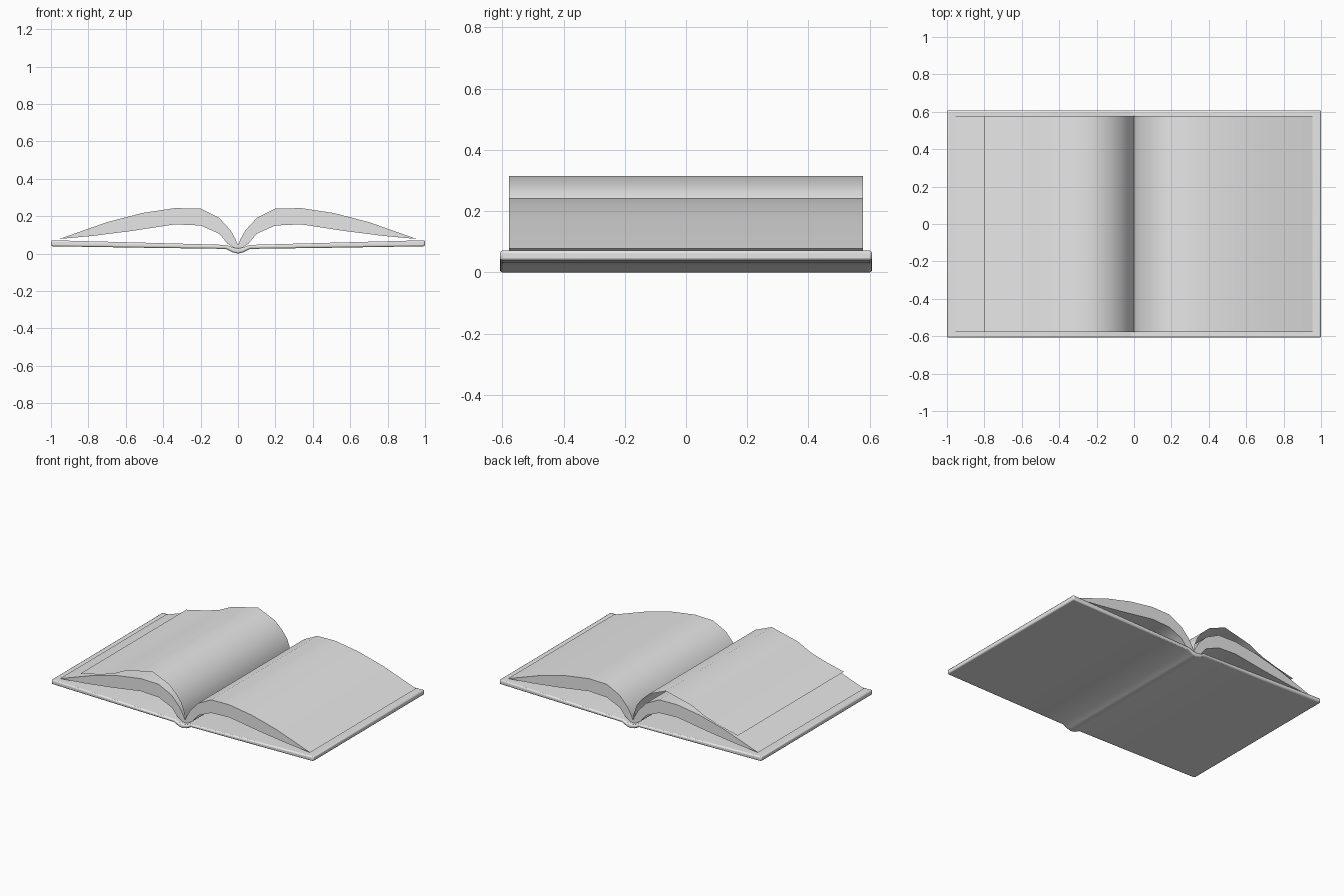
import bpy
import bmesh
import math

cube = bpy.data.objects.get("Cube")
if cube:
    bpy.data.objects.remove(cube, do_unlink=True)

# One plain grey for the whole book
grey = bpy.data.materials.new("plain_grey")
grey.use_nodes = True
grey.diffuse_color = (0.8, 0.8, 0.8, 1)
grey.node_tree.nodes["Principled BSDF"].inputs["Base Color"].default_value = (0.8, 0.8, 0.8, 1)


def extrude_profile(name, profile, half, closed=True, bevel=0):
    """Sweep an x-z profile along y, from -half to +half."""
    bm = bmesh.new()
    front = [bm.verts.new((x, -half, z)) for x, z in profile]
    back = [bm.verts.new((x, half, z)) for x, z in profile]
    n = len(profile)
    for i in range(n if closed else n - 1):
        j = (i + 1) % n
        bm.faces.new((front[i], front[j], back[j], back[i]))
    if closed:
        bm.faces.new(front)
        bm.faces.new(back[::-1])
    bmesh.ops.recalc_face_normals(bm, faces=bm.faces)
    if not closed and sum(f.normal.z for f in bm.faces) < 0:
        bmesh.ops.reverse_faces(bm, faces=bm.faces)
    mesh = bpy.data.meshes.new(name)
    bm.to_mesh(mesh)
    bm.free()
    mesh.materials.append(grey)
    obj = bpy.data.objects.new(name, mesh)
    bpy.context.collection.objects.link(obj)
    bpy.ops.object.select_all(action='DESELECT')
    obj.select_set(True)
    bpy.context.view_layer.objects.active = obj
    bpy.ops.object.shade_smooth_by_angle(angle=math.radians(40))
    if bevel:
        mod = obj.modifiers.new("edge_round", 'BEVEL')
        mod.width = bevel
        mod.segments = 2
        mod.limit_method = 'ANGLE'
        mod.angle_limit = math.radians(60)
    return obj


def mirrored(points):
    """Complete a half profile that starts on the centre line."""
    return [(-x, z) for x, z in points[:0:-1]] + points


# Cover: two boards joined by a sunken spine
cover_top = [(0, 0.028), (0.03, 0.033), (0.06, 0.046), (0.5, 0.058), (1.0, 0.071)]
cover_bottom = [(0, 0), (0.03, 0.007), (0.065, 0.025), (0.5, 0.031), (1.0, 0.039)]
extrude_profile("cover", mirrored(cover_top) + mirrored(cover_bottom)[::-1], 0.608, bevel=0.008)

# Page blocks: arched stacks tapering to the outer edges
block_top = [(0, 0.045), (0.012, 0.075), (0.038, 0.122), (0.1, 0.19), (0.2, 0.24),
             (0.337, 0.243), (0.51, 0.217), (0.7, 0.168), (0.955, 0.078)]
block_bottom = [(0.78, 0.094), (0.567, 0.121), (0.337, 0.156), (0.2, 0.15),
                (0.1, 0.106), (0.055, 0.052), (0.02, 0.03), (0, 0.028)]
for side, name in ((-1, "right_page_block"), (1, "left_page_block")):
    extrude_profile(name, [(side * x, z) for x, z in block_top + block_bottom], 0.578)

# Single lifted page over one of the blocks
loose_page = [(0, 0.05), (-0.008, 0.1), (-0.03, 0.16), (-0.07, 0.212), (-0.125, 0.262),
              (-0.25, 0.314), (-0.45, 0.267), (-0.55, 0.218), (-0.65, 0.188), (-0.8, 0.153)]
extrude_profile("loose_page", loose_page, 0.578, closed=False)
